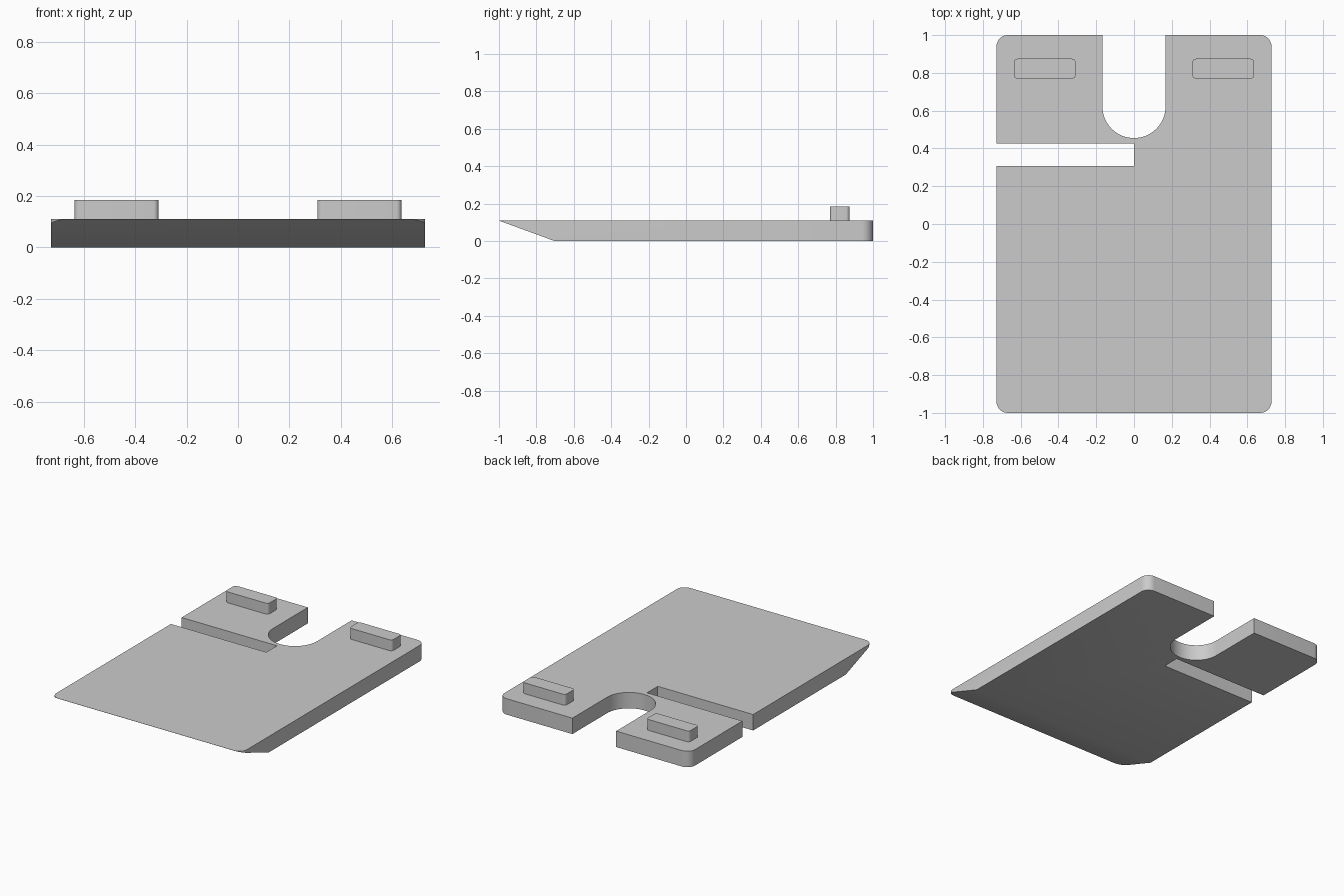
import bpy, bmesh, math
from mathutils import Vector

cube = bpy.data.objects.get("Cube")
if cube:
    bpy.data.objects.remove(cube, do_unlink=True)

HALF_W, HALF_L, THICK = 0.728, 1.0, 0.11
CORNER = 0.06

grey = bpy.data.materials.new("plain grey")
grey.use_nodes = True
colour = (0.6, 0.6, 0.6, 1)
grey.diffuse_color = colour
grey.node_tree.nodes["Principled BSDF"].inputs["Base Color"].default_value = colour


def arc(cx, cy, r, start, end, steps):
    """Points along an arc, angles in degrees."""
    angles = [math.radians(start + (end - start) * i / steps) for i in range(steps + 1)]
    return [(cx + r * math.cos(a), cy + r * math.sin(a)) for a in angles]


def corner(sx, sy, hx, hy, r, start, cx=0, cy=0):
    """One rounded corner of a rectangle, running counter-clockwise."""
    return arc(cx + sx * (hx - r), cy + sy * (hy - r), r, start, start + 90, 8)


def prism(name, outline, z0, z1, cut=None):
    """Extrude an outline upwards, optionally slicing it with a plane."""
    bm = bmesh.new()
    base = bm.faces.new([bm.verts.new((x, y, z0)) for x, y in outline])
    top = bmesh.ops.extrude_face_region(bm, geom=[base], use_keep_orig=True)
    verts = [g for g in top["geom"] if isinstance(g, bmesh.types.BMVert)]
    bmesh.ops.translate(bm, verts=verts, vec=(0, 0, z1 - z0))
    if cut:
        point, normal = cut
        bmesh.ops.bisect_plane(bm, geom=bm.verts[:] + bm.edges[:] + bm.faces[:],
                               plane_co=point, plane_no=normal, clear_outer=True)
        rim = [e for e in bm.edges if e.is_boundary]
        bmesh.ops.holes_fill(bm, edges=rim, sides=0)
    bmesh.ops.recalc_face_normals(bm, faces=bm.faces[:])
    mesh = bpy.data.meshes.new(name)
    bm.to_mesh(mesh)
    bm.free()
    mesh.materials.append(grey)
    obj = bpy.data.objects.new(name, mesh)
    bpy.context.collection.objects.link(obj)
    bpy.ops.object.select_all(action="DESELECT")
    obj.select_set(True)
    bpy.context.view_layer.objects.active = obj
    bpy.ops.object.shade_smooth_by_angle(angle=math.radians(30))
    return obj


# Plate outline: rounded corners, round-ended rear notch, slot in the right side
size = (HALF_W, HALF_L, CORNER)
outline = corner(-1, -1, *size, 180) + corner(1, -1, *size, 270) + corner(1, 1, *size, 0)
outline += [(0.167, HALF_L)] + arc(0, 0.622, 0.167, 0, -180, 32) + [(-0.167, HALF_L)]
outline += corner(-1, 1, *size, 90)
outline += [(-HALF_W, 0.425), (0, 0.425), (0, 0.308), (-HALF_W, 0.308)]

# The underside slopes up to a thin front edge
slope = Vector((0, -THICK, -0.3)).normalized()
prism("plate", outline, 0, THICK, cut=((0, -HALF_L, THICK - 0.001), slope))

# Raised rear blocks
for side, cx in (("left", 0.4725), ("right", -0.4725)):
    block = []
    for sx, sy, start in ((-1, -1, 180), (1, -1, 270), (1, 1, 0), (-1, 1, 90)):
        block += corner(sx, sy, 0.1635, 0.053, 0.02, start, cx, 0.822)
    prism(side + "_block", block, THICK, 0.185)
